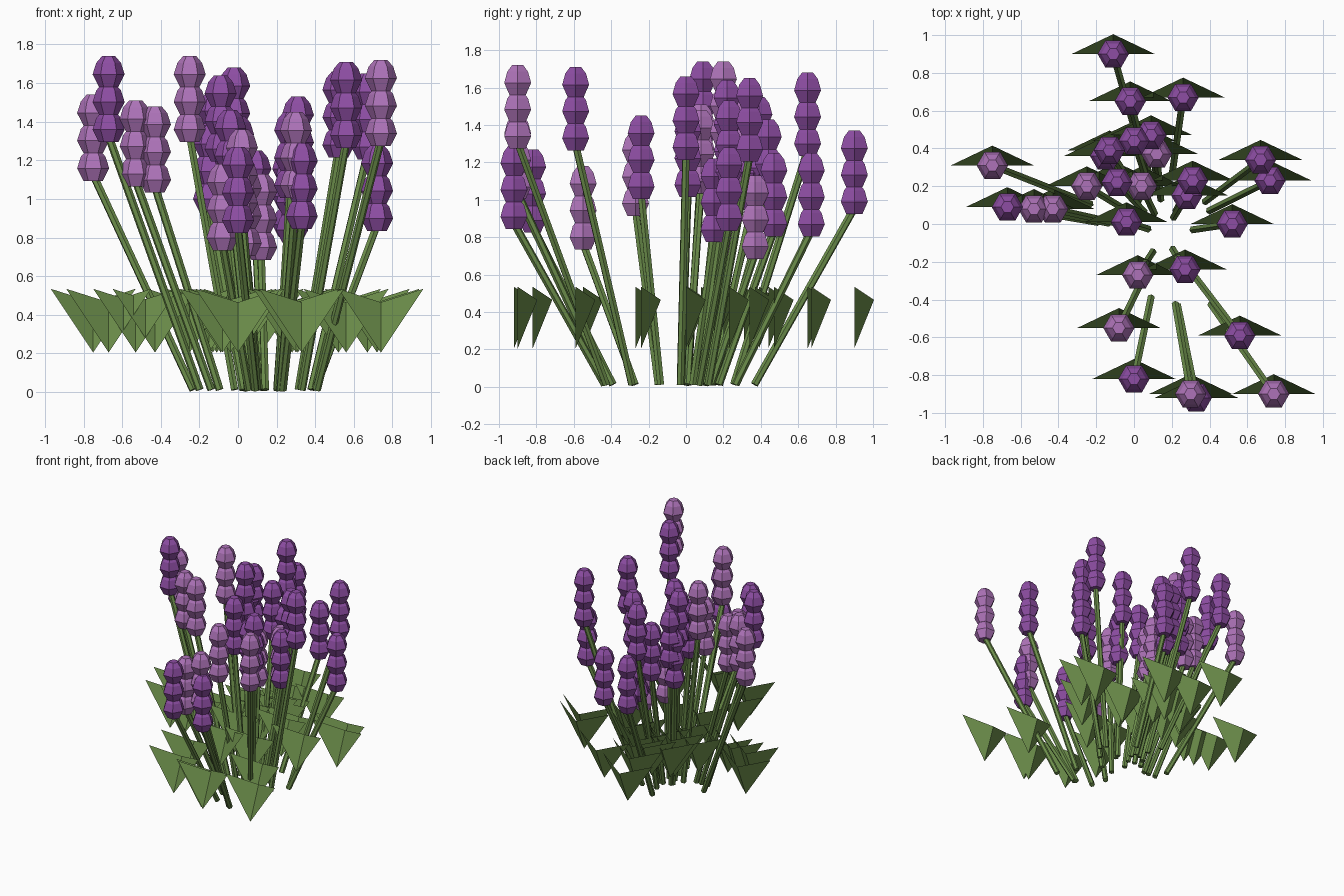
import bpy
import bmesh
import math
from mathutils import Vector

cube = bpy.data.objects.get("Cube")
if cube:
    bpy.data.objects.remove(cube, do_unlink=True)


def make_material(name, colour):
    material = bpy.data.materials.new(name)
    material.use_nodes = True
    rgba = (*colour, 1.0)
    material.diffuse_color = rgba
    for node in material.node_tree.nodes:
        if node.type == "BSDF_PRINCIPLED":
            node.inputs["Base Color"].default_value = rgba
            node.inputs["Roughness"].default_value = 0.9
    return material


leaf_green = make_material("leaf green", (0.15, 0.27, 0.07))
deep_purple = make_material("deep purple", (0.27, 0.075, 0.37))
pale_lilac = make_material("pale lilac", (0.42, 0.17, 0.48))


def mesh_from(bm, name, material):
    mesh = bpy.data.meshes.new(name)
    bm.normal_update()
    bm.to_mesh(mesh)
    bm.free()
    mesh.materials.append(material)
    return mesh


def place(name, mesh, location):
    part = bpy.data.objects.new(name, mesh)
    part.location = location
    bpy.context.collection.objects.link(part)
    return part


# Flower head: three stacked six-sided buds, origin at the very top
BUD_PROFILE = [(0.034, 0.0), (0.064, -0.035), (0.083, -0.095), (0.05, -0.16)]
BUD_PITCH = 0.143
HEAD_HEIGHT = 0.445


def flower_head_mesh(name, material):
    bm = bmesh.new()
    for bud in range(3):
        rings = []
        for radius, z in BUD_PROFILE:
            ring = []
            for side in range(6):
                angle = side * math.tau / 6
                ring.append(bm.verts.new((radius * math.cos(angle),
                                          radius * math.sin(angle),
                                          z - bud * BUD_PITCH)))
            rings.append(ring)
        for upper, lower in zip(rings, rings[1:]):
            for i in range(6):
                j = (i + 1) % 6
                bm.faces.new((upper[i], lower[i], lower[j], upper[j]))
        bm.faces.new(rings[0])
        bm.faces.new(rings[-1][::-1])
    return mesh_from(bm, name, material)


# Leaf: two triangles folded along a back spine, open to the front
def leaf_mesh():
    bm = bmesh.new()
    tip = bm.verts.new((0, 0, 0.205))
    spine = bm.verts.new((0, 0.105, 0.465))
    for side in (-1, 1):
        wing = bm.verts.new((side * 0.22, 0, 0.535))
        corners = (tip, spine, wing)
        bm.faces.new(corners if side < 0 else corners[::-1])
    return mesh_from(bm, "leaf", leaf_green)


# Stem: a six-sided rod leaning outward from the clump to its head
def stem_mesh(base, top):
    direction = top - base
    bm = bmesh.new()
    bmesh.ops.create_cone(bm, cap_ends=True, segments=6, radius1=0.021,
                          radius2=0.021, depth=direction.length)
    turn = direction.to_track_quat("Z", "Y").to_matrix().to_4x4()
    bmesh.ops.transform(bm, matrix=turn, verts=bm.verts)
    return mesh_from(bm, "stem", leaf_green)


# Position of each head and the height of its top
deep_flowers = [
    (-.11, .9, 1.37), (-.02, .65, 1.68), (.26, .67, 1.25), (-.13, .39, 1.55),
    (-.15, .36, 1.38), (0, .44, 1.43), (.09, .47, 1.25), (-.67, .09, 1.74),
    (-.09, .22, 1.64), (-.04, .01, 1.46), (.28, .15, 1.22), (.31, .23, 1.53),
    (.67, .34, 1.65), (.72, .23, 1.28), (.52, 0, 1.66), (.27, -.24, 1.45),
    (.56, -.59, 1.71), (0, -.82, 1.27), (.33, -.92, 1.29)]
pale_flowers = [
    (.12, .37, 1.13), (-.75, .31, 1.54), (-.53, .08, 1.51), (-.43, .08, 1.48),
    (-.25, .2, 1.74), (.04, .2, 1.15), (.02, -.27, 1.36), (-.08, -.55, 1.18),
    (.3, -.9, 1.45), (.74, -.9, 1.72)]

leaf = leaf_mesh()
deep_head = flower_head_mesh("deep flower head", deep_purple)
pale_head = flower_head_mesh("pale flower head", pale_lilac)

for head, flowers in ((deep_head, deep_flowers), (pale_head, pale_flowers)):
    for x, y, height in flowers:
        base = Vector((0.09 + 0.43 * x, 0.44 * y - 0.03, 0.012))
        top = Vector((x, y, height - HEAD_HEIGHT + 0.03))
        place("stem", stem_mesh(base, top), (base + top) / 2)
        place("flower_head", head, (x, y, height))
        place("leaf", leaf, (x, y, 0))
